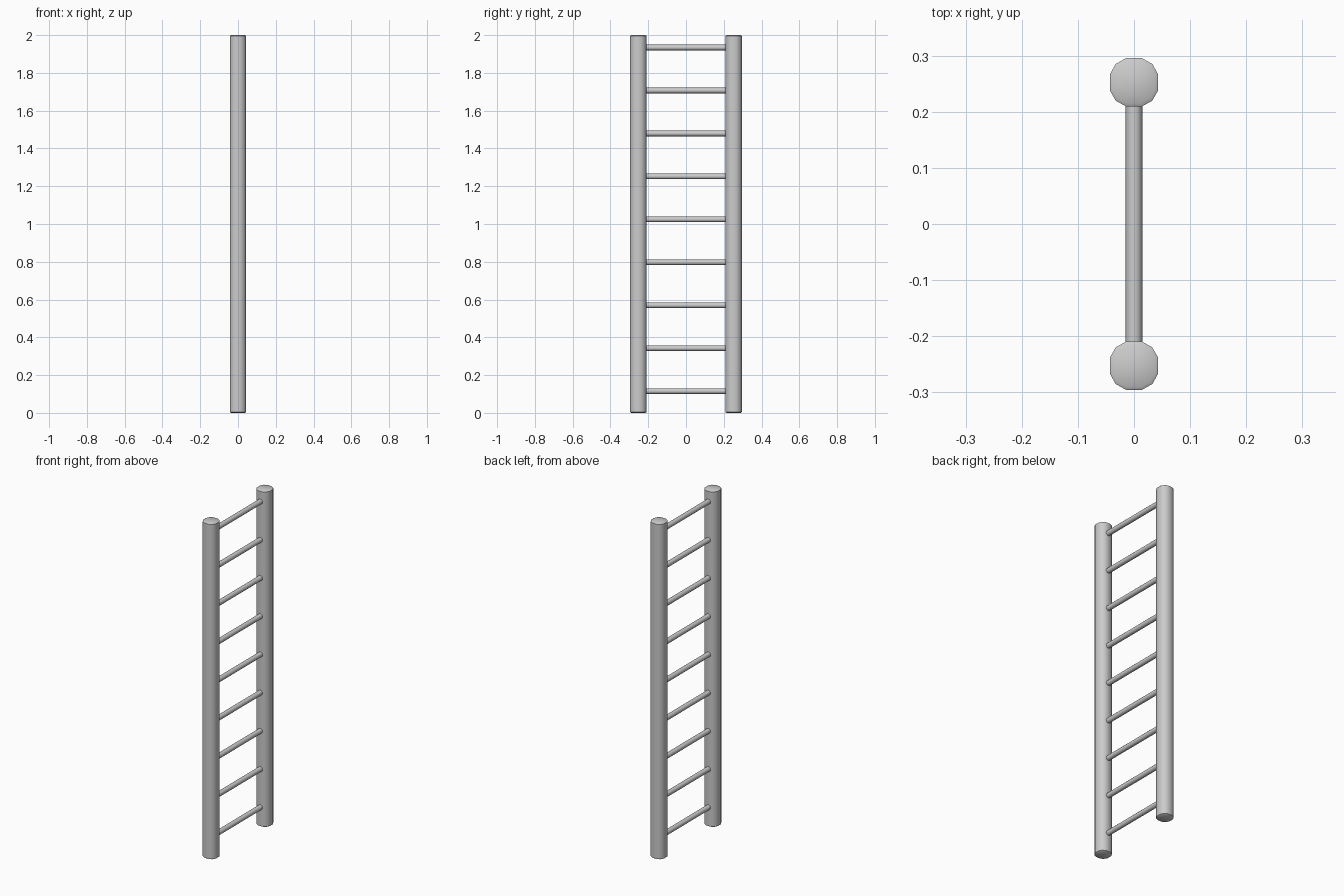
import bpy, bmesh
from math import pi

if "Cube" in bpy.data.objects:
    bpy.data.objects.remove(bpy.data.objects["Cube"])

RAIL_Y, HALF = 0.2525, 0.043


def finish(name, bm, angle):
    bmesh.ops.recalc_face_normals(bm, faces=bm.faces)
    me = bpy.data.meshes.new(name)
    bm.to_mesh(me)
    bm.free()
    ob = bpy.data.objects.new(name, me)
    bpy.context.collection.objects.link(ob)
    bpy.ops.object.select_all(action='DESELECT')
    bpy.context.view_layer.objects.active = ob
    ob.select_set(True)
    bpy.ops.object.shade_smooth_by_angle(angle=angle)
    return ob


def rail(name, y):
    # twelve-sided section: a square with rounded corners
    a, b = HALF * 0.33, HALF * 0.76
    quarter = [(HALF, -a), (HALF, a), (b, b)]
    section = []
    for _ in range(4):
        section += quarter
        quarter = [(-v, u) for u, v in quarter]
    bm = bmesh.new()
    # slightly eased ends
    rings = []
    for z, s in ((0, 0.86), (0.004, 1), (1.996, 1), (2, 0.86)):
        rings.append([bm.verts.new((u * s, y + v * s, z)) for u, v in section])
    for lo, hi in zip(rings, rings[1:]):
        for i in range(12):
            j = (i + 1) % 12
            bm.faces.new((lo[i], lo[j], hi[j], hi[i]))
    bm.faces.new(rings[0][::-1])
    bm.faces.new(rings[-1])
    finish(name, bm, pi / 4)


def rung(name, z):
    bpy.ops.mesh.primitive_cylinder_add(vertices=12, radius=0.015, depth=0.425,
                                        location=(0, 0, z), rotation=(pi / 2, 0, 0))
    ob = bpy.context.object
    ob.name = name
    bpy.ops.object.shade_smooth_by_angle(angle=pi / 4)


# side rails
for side, s in (("near", -1), ("far", 1)):
    rail(f"{side}_rail", s * RAIL_Y)

# evenly spaced rungs
for i in range(9):
    rung(f"rung_{i + 1}", 0.115 + i * 0.2274)
